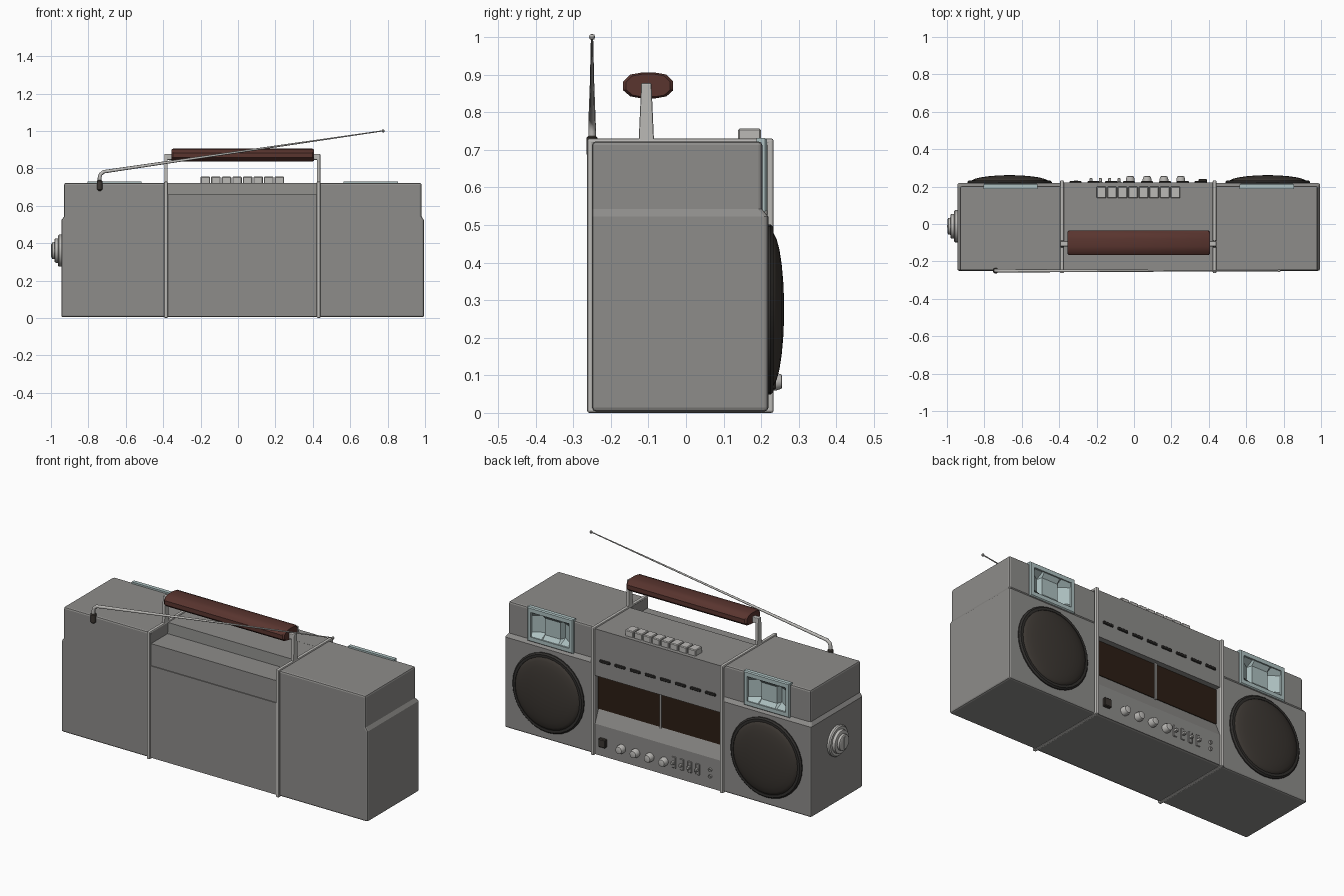
import bpy, bmesh, math
from mathutils import Vector, Matrix

if "Cube" in bpy.data.objects:
    bpy.data.objects.remove(bpy.data.objects["Cube"])

CX = 0.025  # middle of the case in x


def mat(name, r, g, b):
    m = bpy.data.materials.new(name)
    m.diffuse_color = (r, g, b, 1)
    m.use_nodes = True
    m.node_tree.nodes["Principled BSDF"].inputs["Base Color"].default_value = m.diffuse_color
    return m


CASE = mat("case_grey", .27, .265, .255)
TRIM = mat("trim_grey", .5, .49, .47)
DARK = mat("dark_cloth", .045, .038, .032)
RIM = mat("rim_black", .03, .028, .026)
WINDOW = mat("window_brown", .025, .013, .007)
GRIP = mat("grip_brown", .1, .035, .028)
HORN = mat("pale_horn", .42, .53, .53)


def finish(name, bm, m, bevel=0, segs=2, smooth=False):
    bmesh.ops.recalc_face_normals(bm, faces=bm.faces)
    me = bpy.data.meshes.new(name)
    bm.to_mesh(me)
    bm.free()
    ob = bpy.data.objects.new(name, me)
    bpy.context.collection.objects.link(ob)
    me.materials.append(m)
    bpy.ops.object.select_all(action='DESELECT')
    bpy.context.view_layer.objects.active = ob
    ob.select_set(True)
    if bevel:
        b = ob.modifiers.new("bevel", 'BEVEL')
        b.width, b.segments = bevel, segs
        b.limit_method, b.angle_limit = 'ANGLE', math.radians(60)
        bpy.ops.object.modifier_apply(modifier="bevel")
    if smooth:
        bpy.ops.object.shade_smooth_by_angle(angle=math.radians(35))
    return ob


def loft(rings, caps=True):
    """Join rings of equal length into a skin."""
    bm = bmesh.new()
    vs = [[bm.verts.new(p) for p in r] for r in rings]
    n = len(vs[0])
    for a, b in zip(vs, vs[1:]):
        for i in range(n):
            bm.faces.new((a[i], a[(i + 1) % n], b[(i + 1) % n], b[i]))
    if caps:
        bm.faces.new(vs[0])
        bm.faces.new(vs[-1])
    return bm


def box(name, x, y, z, m, bevel=0, segs=2):
    rings = [[(x[0], y[0], h), (x[1], y[0], h), (x[1], y[1], h), (x[0], y[1], h)] for h in z]
    return finish(name, loft(rings), m, bevel, segs)


def prism(name, yz, x0, x1, m, bevel=0):
    return finish(name, loft([[(x, y, z) for y, z in yz] for x in (x0, x1)]), m, bevel)


def lathe(name, profile, centre, axis, m, n=32):
    """Turn (radius, height) points about an axis through centre."""
    rot = Vector((0, 0, 1)).rotation_difference(Vector(axis)).to_matrix().to_4x4()
    rings = [[(r * math.cos(2 * math.pi * i / n), r * math.sin(2 * math.pi * i / n), h)
              for i in range(n)] for r, h in profile]
    bm = loft(rings)
    bm.transform(Matrix.Translation(centre) @ rot)
    return finish(name, bm, m, smooth=True)


def cut(targets, cutter):
    for t in targets:
        bpy.context.view_layer.objects.active = t
        mod = t.modifiers.new("cut", 'BOOLEAN')
        mod.object, mod.operation, mod.solver = cutter, 'DIFFERENCE', 'EXACT'
        bpy.ops.object.modifier_apply(modifier="cut")
    bpy.data.objects.remove(cutter)


# Stepped case and raised middle panel
def rect(x0, x1, y1, z):
    return [(x0, -.25, z), (x1, -.25, z), (x1, y1, z), (x0, y1, z)]


body = finish("case", loft([rect(-.945, .995, .219, .004), rect(-.945, .995, .219, .522),
                            rect(-.93, .982, .203, .542), rect(-.93, .982, .203, .722)]), CASE, .01)
panel = box("control_panel", (-.38, .425), (.1, .222), (.006, .7225), CASE)

# Recesses: cassette bay, handle well, horn openings
cut([body, panel], prism("bay_cutter", [(.3, .18), (.222, .18), (.19, .255), (.19, .455), (.3, .455)],
                         -.374, .42, CASE))
cut([body], prism("well_cutter", [(-.3, .66), (-.1, .66), (-.09, .8), (-.3, .8)], -.375, .42, CASE))

# Cassette windows
for side, x0, x1 in (("left", -.374, .019), ("right", .029, .42)):
    box("cassette_window_" + side, (x0, x1), (.187, .194), (.255, .452), WINDOW)
box("window_divider", (.019, .029), (.187, .2), (.25, .455), TRIM)

# Battery cover on the other side
box("battery_cover", (-.378, .423), (-.255, -.24), (.01, .535), CASE)

for s, side in ((-1, "left"), (1, "right")):
    # Speakers
    sx = CX + s * .69
    lathe("speaker_rim_" + side, [(.226, -.01), (.226, .006), (.218, .014), (.204, .014), (.2, .0)],
          (sx, .219, .275), (0, 1, 0), RIM)
    dome = [(.206 * math.cos(a), .008 + .034 * math.sin(a)) for a in
            [math.radians(d) for d in (0, 12, 25, 40, 55, 70, 82)]]
    lathe("speaker_grille_" + side, [(.206, -.005)] + dome, (sx, .219, .275), (0, 1, 0), DARK)

    # Horn tweeter: frame, folded horn and recess
    tx = CX + s * .685
    cut([body], box("horn_cutter", (tx - .125, tx + .125), (.15, .3), (.562, .703), CASE))

    def fr(hx, z0, z1, y):
        return [(tx - hx, y, z0), (tx + hx, y, z0), (tx + hx, y, z1), (tx - hx, y, z1)]
    frame = loft([fr(.145, .535, .731, .188), fr(.145, .535, .731, .21), fr(.14, .54, .726, .216),
                  fr(.122, .562, .703, .216), fr(.122, .562, .703, .188),
                  fr(.145, .535, .731, .188)], caps=False)
    bmesh.ops.remove_doubles(frame, verts=frame.verts, dist=1e-5)
    finish("horn_frame_" + side, frame, HORN)
    fold = [(-.125, .205), (-.06, .16), (-.05, .19), (.05, .19), (.06, .16), (.125, .205)]
    bm = bmesh.new()
    cols = []
    for dx, y in fold:
        cols.append([bm.verts.new((tx + dx, yy, z)) for yy, z in
                     ((.21, .56), (y, .585), (y, .68), (.21, .705))])
    for a, b in zip(cols, cols[1:]):
        for i in range(3):
            bm.faces.new((a[i], b[i], b[i + 1], a[i + 1]))
    finish("horn_" + side, bm, HORN)

    # Strap around the case
    bx = CX + s * .408 - .002
    outer = [(-.263, .0), (.233, .0), (.233, .73), (-.263, .73)]
    strap = prism("strap_" + side, outer, bx - .01, bx + .01, TRIM)
    cut([strap], box("strap_cutter", (bx - .1, bx + .1), (-.247, .215), (.015, .715), TRIM))
    bpy.context.view_layer.objects.active = strap
    b = strap.modifiers.new("bevel", 'BEVEL')
    b.width, b.segments = .006, 2
    bpy.ops.object.modifier_apply(modifier="bevel")

    # Handle post and peg
    prism("handle_post_" + side, [(-.126, .72), (-.085, .72), (-.092, .878), (-.119, .878)],
          bx - .009, bx + .009, TRIM, .004)
    box("handle_peg_" + side, sorted((bx + s * .006, bx - s * .05)), (-.119, -.092), (.846, .878), TRIM, .004)

# Padded grip
section = [(-.167, .858), (-.148, .842), (-.12, .837), (-.08, .837), (-.052, .842), (-.034, .858),
           (-.034, .882), (-.052, .9), (-.08, .905), (-.12, .905), (-.148, .9), (-.167, .882)]


def grip_ring(x, k):
    return [(x, -.1 + (y + .1) * k, .871 + (z - .871) * k) for y, z in section]


finish("handle_grip", loft([grip_ring(-.356, .88), grip_ring(-.348, 1), grip_ring(.398, 1),
                            grip_ring(.406, .88)]), GRIP, smooth=True)

# Transport keys on top
for i in range(8):
    x = -.2 + i * .0565
    box(f"top_key_{i + 1}", (x, x + .051), (.138, .2), (.715, .756), TRIM, .004, 1)

# Row of slim indicator bars
for i in range(8):
    x = -.345 + i * .0955
    box(f"indicator_{i + 1}", (x, x + .065), (.21, .229), (.54, .556), RIM, .003, 1)

# Lower controls: button, dials, sliders and sockets
box("square_button", (.345, .39), (.21, .24), (.062, .11), DARK, .004, 1)
for i, x in enumerate((.25, .16, .07, -.02)):
    lathe(f"dial_{i + 1}", [(.024, -.01), (.024, .018), (.019, .034), (.012, .036)],
          (x, .22, .083), (0, 1, 0), TRIM, 16)
for i, x in enumerate((-.08, -.13, -.18, -.23)):
    box(f"slider_slot_{i + 1}", (x - .013, x + .013), (.21, .226), (.06, .125), CASE, .003, 1)
    box(f"slider_{i + 1}", (x - .008, x + .008), (.21, .245), (.085, .1), TRIM, .002, 1)
for i, z in enumerate((.075, .112)):
    lathe(f"socket_{i + 1}", [(.01, -.01), (.01, .01), (.005, .01), (.005, 0)],
          (-.31, .222, z), (0, 1, 0), TRIM, 12)

# Tuning knob on the end
lathe("tuning_knob", [(.086, -.01), (.086, .014), (.08, .02), (.066, .02), (.064, .036), (.058, .038),
                      (.046, .038), (.044, .05), (.038, .053)], (-.943, -.012, .36), (-1, 0, 0), TRIM)
box("knob_bar", (-1, -.99), (-.018, -.006), (.325, .395), TRIM)

# Telescopic aerial
cu = bpy.data.curves.new("aerial", 'CURVE')
cu.dimensions, cu.bevel_depth, cu.bevel_resolution = '3D', .01, 2
path = [(-.74, .72, 1), (-.74, .75, 1), (-.735, .768, 1), (-.718, .782, .95), (-.1, .873, .6), (.77, 1.0, .3)]
sp = cu.splines.new('POLY')
sp.points.add(len(path) - 1)
for p, (x, z, r) in zip(sp.points, path):
    p.co, p.radius = (x, -.25, z, 1), r
aerial = bpy.data.objects.new("aerial", cu)
bpy.context.collection.objects.link(aerial)
cu.materials.append(TRIM)
bpy.ops.object.select_all(action='DESELECT')
bpy.context.view_layer.objects.active = aerial
aerial.select_set(True)
bpy.ops.object.convert(target='MESH')
lathe("aerial_base", [(.006, -.03), (.015, -.022), (.015, .022), (.006, .03)],
      (-.74, -.25, .71), (0, 0, 1), DARK, 16)
lathe("aerial_tip", [(.001, -.008), (.006, -.006), (.008, 0), (.006, .006), (.001, .008)],
      (.776, -.25, 1.0), (0, 0, 1), TRIM, 12)
